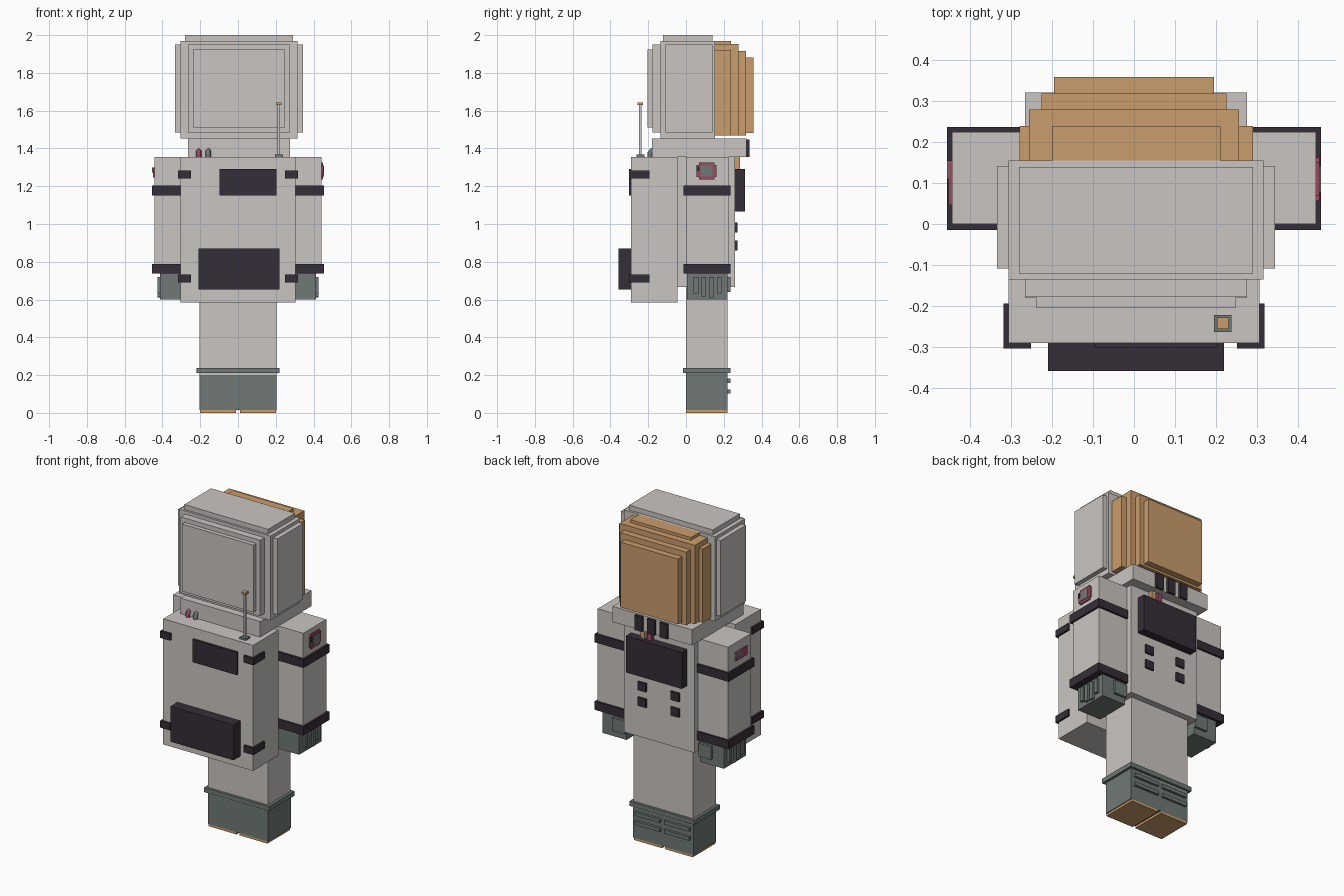
import bpy
from mathutils import Vector

cube = bpy.data.objects.get("Cube")
if cube:
    bpy.data.objects.remove(cube)


def material(name, red, green, blue):
    mat = bpy.data.materials.new(name)
    mat.use_nodes = True
    color = (red, green, blue, 1)
    mat.diffuse_color = color
    shader = mat.node_tree.nodes["Principled BSDF"]
    shader.inputs["Base Color"].default_value = color
    return mat


WHITE = material("suit_white", 0.59, 0.56, 0.54)
DARK = material("dark_trim", 0.036, 0.027, 0.038)
GOLD = material("visor_gold", 0.59, 0.34, 0.15)
GREY = material("boot_grey", 0.16, 0.19, 0.18)
RED = material("badge_red", 0.32, 0.07, 0.12)

# Shared levels and planes
SHOULDER = 1.356
HELMET_BASE = 1.452
HELMET_MID = 0.005
CHEST = 0.26
BACKPACK = -0.29
ARM_SIDE = 0.443
LEG_FRONT = 0.22


def around(center, reach):
    return center - reach, center + reach


def mirror(span):
    return -span[1], -span[0]


def link(name, data, mat):
    data.materials.append(mat)
    part = bpy.data.objects.new(name, data)
    bpy.context.collection.objects.link(part)
    return part


def box(name, mat, x, y, z):
    """Box covering the given (low, high) range on each axis."""
    low, high = (Vector(corner) for corner in zip(x, y, z))
    middle, size = (low + high) / 2, high - low
    mesh = bpy.data.meshes.new(name)
    bottom = [(-1, -1), (1, -1), (1, 1), (-1, 1)]
    corners = [Vector((a, b, c)) * size / 2 for c in (-1, 1) for a, b in bottom]
    sides = [(i, (i + 1) % 4, (i + 1) % 4 + 4, i + 4) for i in range(4)]
    mesh.from_pydata(corners, [], sides + [(3, 2, 1, 0), (4, 5, 6, 7)])
    part = link(name, mesh, mat)
    part.location = middle


def centred(name, mat, half_width, y, z, middle=0):
    box(name, mat, around(middle, half_width), y, z)


def pair(name, mat, x, y, z):
    box("left_" + name, mat, x, y, z)
    box("right_" + name, mat, mirror(x), y, z)


# Legs and boots
centred("legs", WHITE, 0.203, (0, LEG_FRONT), (0.2, 0.7))
centred("boots", GREY, 0.205, (0, LEG_FRONT), (0.014, 0.22))
centred("boot_cuff", GREY, 0.22, (-0.015, 0.235), (0.21, 0.238))
pair("sole", GOLD, (0.01, 0.2), (0, LEG_FRONT), (0, 0.014))
for level in (0.114, 0.17):
    pair("boot_strip", GREY, (0.015, 0.185), (LEG_FRONT, 0.235), around(level, 0.011))

# Torso, collar and backpack
centred("torso", WHITE, 0.24, (-0.05, CHEST), (0.667, SHOULDER))
centred("collar", WHITE, 0.27, (-0.18, 0.32), (SHOULDER, HELMET_BASE), HELMET_MID)
centred("backpack", WHITE, 0.305, (BACKPACK, -0.045), (0.585, SHOULDER))
centred("backpack_upper_panel", DARK, 0.15, (-0.302, BACKPACK), (1.15, 1.29), 0.053)
centred("backpack_lower_pack", DARK, 0.214, (-0.357, BACKPACK), (0.653, 0.87), HELMET_MID)
for level in (0.711, 1.262):
    pair("backpack_corner_clip", DARK, (0.25, 0.317), (-0.303, -0.193), around(level, 0.021))

# Chest panel and controls
centred("chest_panel", DARK, 0.19, (CHEST, 0.312), (1.066, 1.29))
for level in (0.886, 0.982):
    pair("chest_button", DARK, around(0.112, 0.028), (CHEST, 0.272), around(level, 0.026))
for column in (-1, 0, 1):
    tab = around(HELMET_MID + column * 0.085, 0.026)
    box("collar_tab", DARK, tab, (0.31, 0.336), (SHOULDER, HELMET_BASE - 0.005))
for name, mat, x in (("gold_chest_plug", GOLD, 0.095), ("red_chest_plug", RED, 0.05)):
    centred(name, mat, 0.015, (CHEST, 0.286), (1.28, SHOULDER), x)

# Arms and gloves
pair("arm", WHITE, (0.24, ARM_SIDE), (0, 0.224), (0.74, SHOULDER))
for level in (0.763, 1.177):
    pair("arm_band", DARK, (0.236, 0.455), (-0.014, 0.236), around(level, 0.026))
pair("glove", GREY, (0.25, 0.412), (0.005, LEG_FRONT), (0.6, 0.745))
pair("thumb", GREY, (0.25, 0.335), (LEG_FRONT, 0.236), (0.64, 0.72))
for finger, tip in enumerate((0.632, 0.615, 0.61, 0.632)):
    pair("finger", GREY, (0.41, 0.427), around(0.053 + 0.041 * finger, 0.013), (tip, 0.72))

# Shoulder badges
patch, raised = (ARM_SIDE, 0.451), (ARM_SIDE, 0.455)
badge_y, badge_z = 0.109, 1.28
box("left_badge_wide", RED, patch, around(badge_y, 0.053), around(badge_z, 0.032))
box("left_badge_tall", RED, patch, around(badge_y, 0.041), around(badge_z, 0.045))
box("left_badge_center", GREY, raised, around(badge_y, 0.032), around(badge_z, 0.029))
box("left_badge_dot", DARK, raised, around(0.064, 0.008), around(1.293, 0.012))
box("right_badge_red", RED, mirror(patch), (0.046, 0.155), (1.246, 1.3))
box("right_badge_corner", GREY, mirror(raised), (badge_y, 0.155), (1.272, 1.3))

# Helmet shell: a core with stepped plates
for name, half_width, y, z in (
    ("helmet_core", 0.31, (-0.135, 0.154), (HELMET_BASE, 1.97)),
    ("helmet_top", 0.285, (-0.122, 0.139), (1.95, 2)),
    ("helmet_sides", 0.338, (-0.108, 0.141), (1.484, 1.95)),
    ("helmet_rear_step", 0.27, (-0.178, -0.13), (1.484, 1.95)),
    ("helmet_rear_plate", 0.243, (-0.204, -0.17), (1.51, 1.923)),
):
    centred(name, WHITE, half_width, y, z, HELMET_MID)

# Visor: steps narrowing towards the front
visor_back, visor_base = 0.15, 1.468
centred("visor_crown", GOLD, 0.205, (visor_back, 0.238), (visor_base, 1.97), HELMET_MID)
centred("visor_sides", GOLD, 0.284, (visor_back, 0.238), (visor_base, 1.92), HELMET_MID)
for step in range(3):
    centred("visor_step", GOLD, 0.255 - 0.03 * step, (visor_back, 0.279 + 0.039 * step),
            (visor_base + 0.013 * (step // 2), 1.952 - 0.035 * step))

# Antenna
antenna_x, antenna_y = 0.216, -0.242
for name, mat, radius, z in (
    ("antenna_base", GREY, 0.021, (SHOULDER, 1.367)),
    ("antenna_pole", WHITE, 0.006, (SHOULDER, 1.635)),
    ("antenna_tip", GOLD, 0.014, (1.631, 1.643)),
):
    box(name, mat, around(antenna_x, radius), around(antenna_y, radius), z)

# Air hoses bending from backpack to collar
for name, mat, x in (("red_hose", RED, -0.208), ("grey_hose", GREY, -0.157)):
    hose = bpy.data.curves.new(name, "CURVE")
    hose.dimensions = "3D"
    hose.bevel_depth = 0.014
    hose.bevel_resolution = 0
    hose.use_fill_caps = True
    path = [(-0.19, 0), (-0.19, 0.02), (-0.178, 0.034), (-0.135, 0.036)]
    spline = hose.splines.new("POLY")
    spline.points.add(len(path) - 1)
    for point, (y, rise) in zip(spline.points, path):
        point.co = (x, y, SHOULDER + rise, 1)
    link(name, hose, mat)
